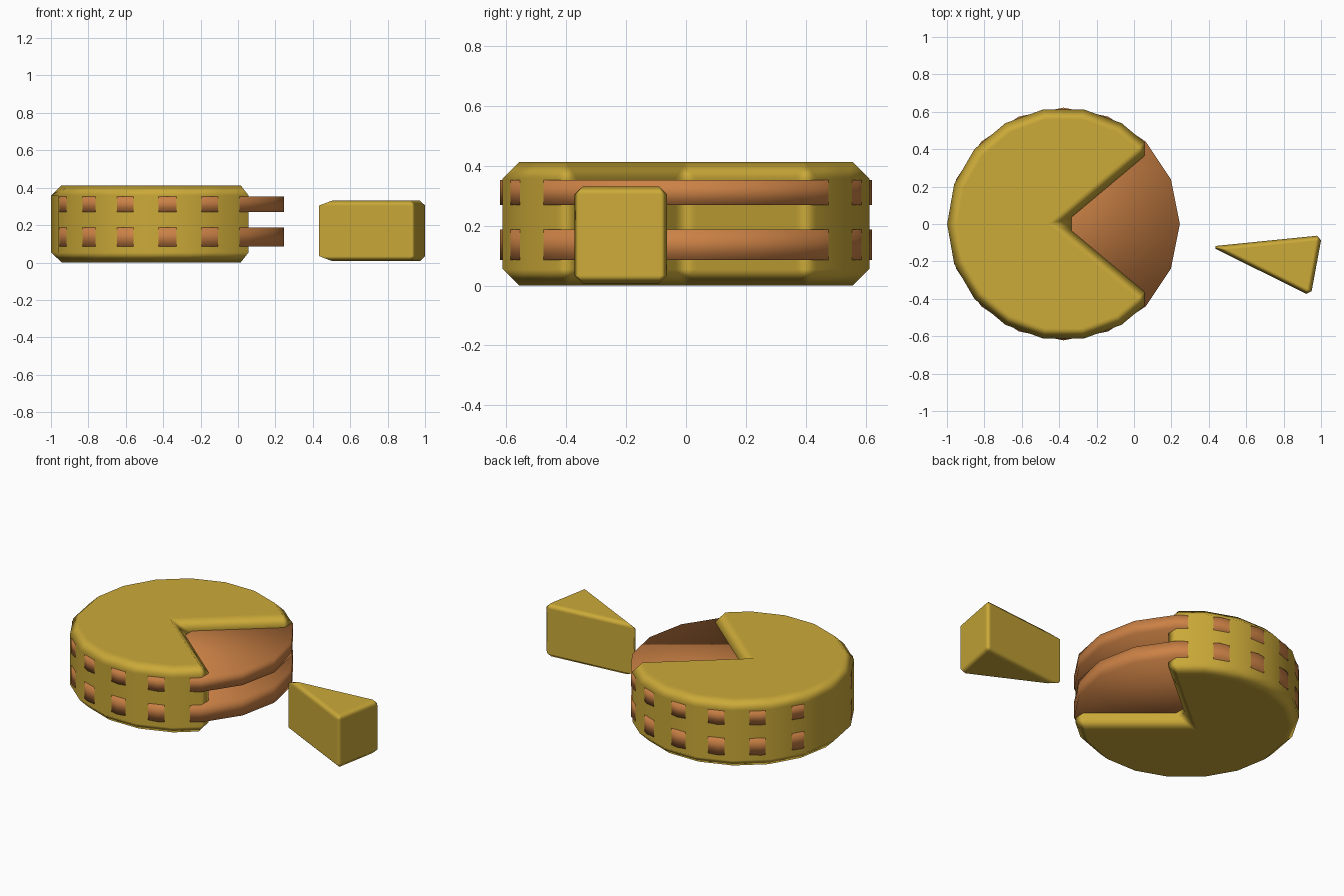
import bpy, bmesh
from math import cos, sin, radians

if "Cube" in bpy.data.objects:
    bpy.data.objects.remove(bpy.data.objects["Cube"])

CX, R = -0.377, 0.622


def material(name, rgb):
    m = bpy.data.materials.new(name)
    m.diffuse_color = (*rgb, 1)
    m.use_nodes = True
    m.node_tree.nodes["Principled BSDF"].inputs["Base Color"].default_value = m.diffuse_color
    return m


def prism(name, outline, z0, z1, mat, bevel=0):
    """Extrude a counter-clockwise outline from z0 to z1, smooth shaded."""
    bm = bmesh.new()
    base = bm.faces.new([bm.verts.new((x, y, z0)) for x, y in outline])
    ext = bmesh.ops.extrude_face_region(bm, geom=[base], use_keep_orig=True)
    top = [v for v in ext["geom"] if isinstance(v, bmesh.types.BMVert)]
    bmesh.ops.translate(bm, verts=top, vec=(0, 0, z1 - z0))
    bmesh.ops.recalc_face_normals(bm, faces=bm.faces)
    for f in bm.faces:
        f.smooth = True
    me = bpy.data.meshes.new(name)
    bm.to_mesh(me)
    bm.free()
    me.materials.append(mat)
    ob = bpy.data.objects.new(name, me)
    bpy.context.collection.objects.link(ob)
    if bevel:
        mod = ob.modifiers.new("Bevel", "BEVEL")
        mod.width = bevel
        mod.segments = 1
        mod.limit_method = "ANGLE"
        mod.angle_limit = radians(30)
        mod.harden_normals = True
    return ob


def arc(start, step, count):
    return [(CX + R * cos(radians(start + i * step)),
             R * sin(radians(start + i * step))) for i in range(count)]


gold = material("gold", (0.60, 0.40, 0.04))
brown = material("brown", (0.60, 0.22, 0.06))

# Wheel with an 80 degree wedge missing
prism("wheel", [(CX, 0)] + arc(40, 20, 15), 0.0, 0.413, gold, 0.055)

# Two full filling layers
for name, z0, z1 in (("lower_layer", 0.085, 0.187), ("upper_layer", 0.27, 0.353)):
    prism(name, arc(0, 22.5, 16), z0, z1, brown)

# Loose slice
prism("slice", [(0.41, -0.12), (0.945, -0.385), (1.005, -0.06)],
      0.007, 0.332, gold, 0.027)
